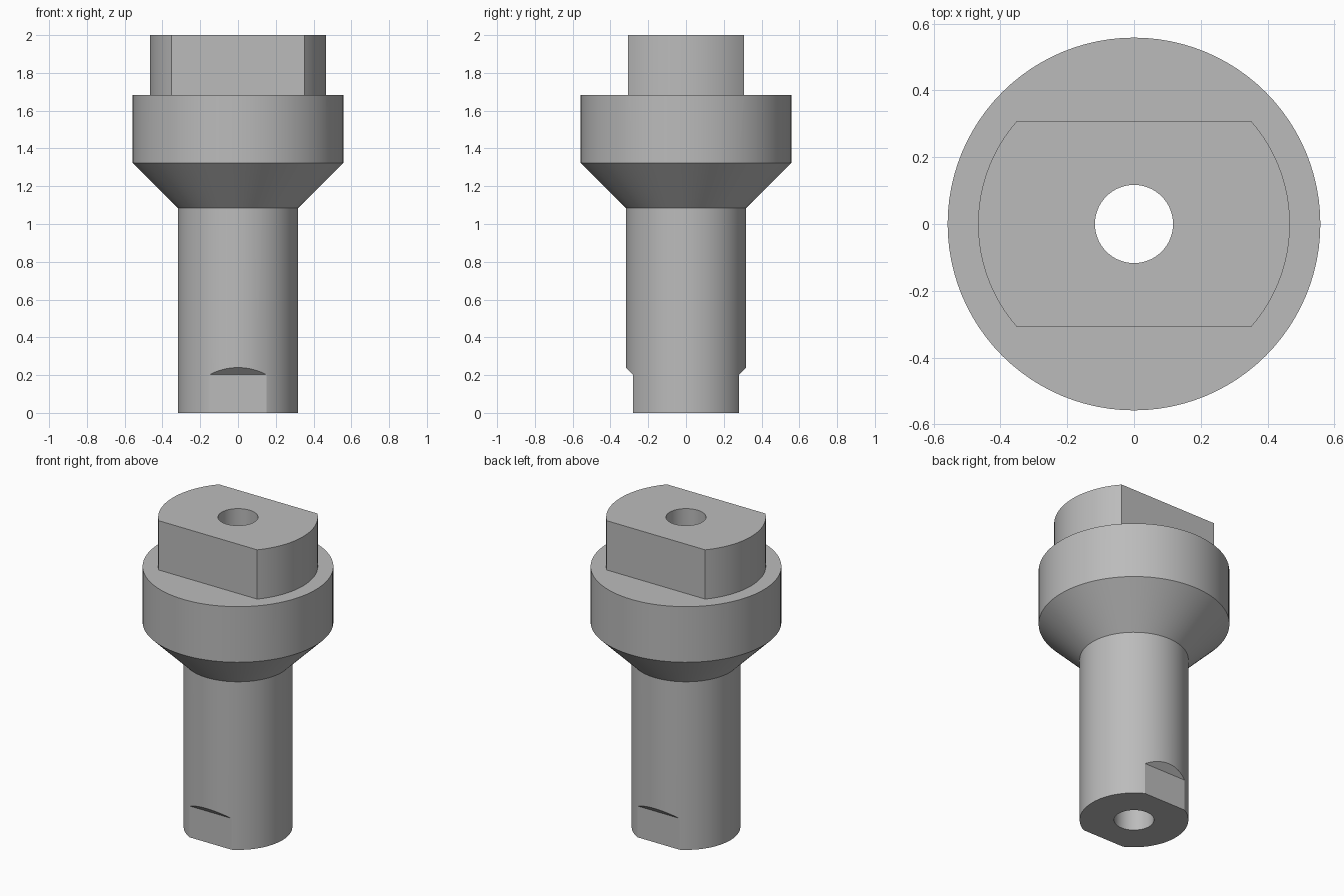
import bpy, bmesh, math

if "Cube" in bpy.data.objects:
    bpy.data.objects.remove(bpy.data.objects["Cube"])

SEGMENTS = 96
BORE = 0.117

grey = bpy.data.materials.new("plain grey")
grey.diffuse_color = (0.5, 0.5, 0.5, 1)
grey.use_nodes = True
grey.node_tree.nodes["Principled BSDF"].inputs["Base Color"].default_value = grey.diffuse_color


def make_object(name, bm):
    bmesh.ops.recalc_face_normals(bm, faces=bm.faces[:])
    mesh = bpy.data.meshes.new(name)
    bm.to_mesh(mesh)
    bm.free()
    mesh.materials.append(grey)
    obj = bpy.data.objects.new(name, mesh)
    bpy.context.collection.objects.link(obj)
    return obj


def lathe(name, profile):
    """Spin a closed (radius, z) profile around the z axis."""
    bm = bmesh.new()
    rings = []
    for i in range(SEGMENTS):
        a = 2 * math.pi * i / SEGMENTS
        rings.append([bm.verts.new((r * math.cos(a), r * math.sin(a), z)) for r, z in profile])
    n = len(profile)
    for i in range(SEGMENTS):
        p, q = rings[i], rings[(i + 1) % SEGMENTS]
        for j in range(n):
            k = (j + 1) % n
            bm.faces.new((p[j], q[j], q[k], p[k]))
    return make_object(name, bm)


def prism(name, outline, half_width, side):
    """Extrude a (y, z) outline along x, mirrored in y by side."""
    bm = bmesh.new()
    ends = [[bm.verts.new((x, side * y, z)) for y, z in outline] for x in (-half_width, half_width)]
    n = len(outline)
    for end in ends:
        bm.faces.new(end)
    for j in range(n):
        k = (j + 1) % n
        bm.faces.new((ends[0][j], ends[0][k], ends[1][k], ends[1][j]))
    return make_object(name, bm)


# Shank, cone, collar and round head with a through bore
body = lathe("stepped_shaft", [
    (BORE, 0), (0.318, 0), (0.318, 1.085), (0.558, 1.323),
    (0.558, 1.682), (0.467, 1.682), (0.467, 2), (BORE, 2)])

# Flats on the head, and chamfered flats at the foot of the shank
head_cut = [(0.307, 1.682), (0.8, 1.682), (0.8, 2.2), (0.307, 2.2)]
foot_cut = [(0.28, -0.2), (0.5, -0.2), (0.5, 0.422), (0.28, 0.202)]
cutters = []
for side in (-1, 1):
    cutters.append(prism("head_flat_cutter", head_cut, 0.8, side))
    cutters.append(prism("foot_flat_cutter", foot_cut, 0.5, side))

bpy.context.view_layer.objects.active = body
body.select_set(True)
for cutter in cutters:
    mod = body.modifiers.new("cut", 'BOOLEAN')
    mod.operation = 'DIFFERENCE'
    mod.solver = 'EXACT'
    mod.object = cutter
    bpy.ops.object.modifier_apply(modifier=mod.name)
for cutter in cutters:
    bpy.data.objects.remove(cutter)

bpy.ops.object.shade_smooth_by_angle(angle=math.radians(25))
